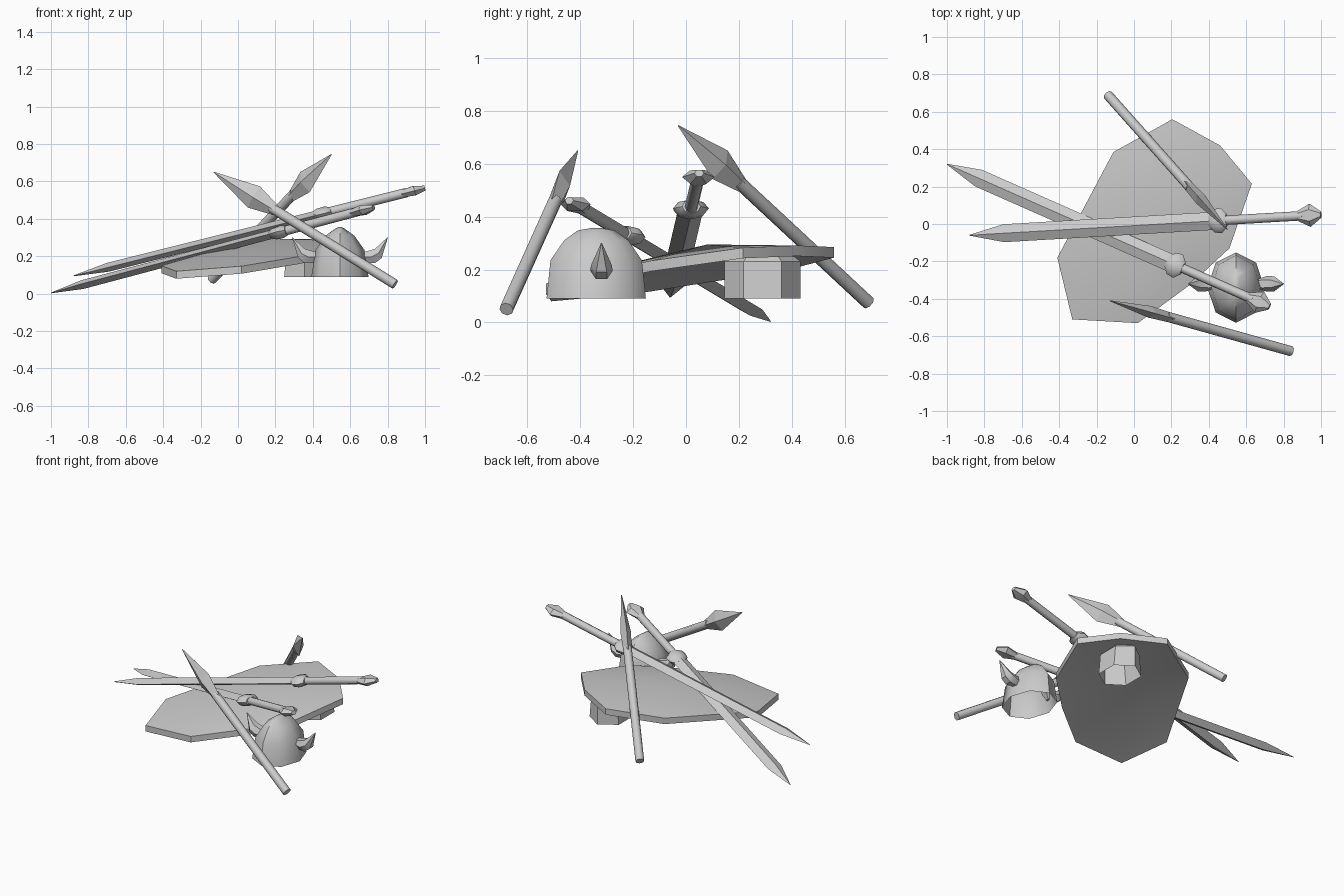
import bpy, bmesh, math
from mathutils import Vector

old = bpy.data.objects.get("Cube")
if old:
    bpy.data.objects.remove(old)

grey = bpy.data.materials.new("plain grey")
grey.use_nodes = True
grey.diffuse_color = (0.6, 0.6, 0.6, 1)
grey.node_tree.nodes["Principled BSDF"].inputs["Base Color"].default_value = (0.6, 0.6, 0.6, 1)


def finish(name, bm, angle=35):
    bmesh.ops.recalc_face_normals(bm, faces=bm.faces)
    mesh = bpy.data.meshes.new(name)
    bm.to_mesh(mesh)
    bm.free()
    mesh.materials.append(grey)
    obj = bpy.data.objects.new(name, mesh)
    bpy.context.collection.objects.link(obj)
    bpy.ops.object.select_all(action="DESELECT")
    obj.select_set(True)
    bpy.context.view_layer.objects.active = obj
    bpy.ops.object.shade_smooth_by_angle(angle=math.radians(angle))
    return obj


def loft(name, rings, sides, closed=True, angle=35, turn=0):
    """Skin over rings given as (centre, width vector, thickness vector)."""
    bm = bmesh.new()
    loops = []
    for c, w, h in rings:
        loops.append([bm.verts.new(c + w * math.cos(math.tau * i / sides + turn)
                                   + h * math.sin(math.tau * i / sides + turn))
                      for i in range(sides)])
    for a, b in zip(loops, loops[1:]):
        for i in range(sides):
            j = (i + 1) % sides
            bm.faces.new((a[i], a[j], b[j], b[i]))
    bm.faces.new(loops[-1])
    if closed:
        bm.faces.new(loops[0])
    return finish(name, bm, angle)


def along(name, start, end, profile, sides, upright=False, **kw):
    """Straight part; profile rows are (distance from start, half width, half thickness)."""
    start, end = Vector(start), Vector(end)
    d = (end - start).normalized()
    side = d.cross(Vector((0, 0, 1))).normalized()
    up = side.cross(d)
    w, h = (up, side) if upright else (side, up)
    return loft(name, [(start + d * t, w * a, h * b) for t, a, b in profile], sides, **kw)


# Swords: tip first, pommel last
def sword(name, tip, end):
    along(name + "_blade", tip, end,
          [(0, .002, .002), (.19, .048, .024), (1.36, .048, .024)], 4, angle=10)
    along(name + "_guard", tip, end,
          [(1.32, .03, .02), (1.35, .062, .033), (1.39, .068, .035), (1.42, .035, .026)], 8, angle=50)
    along(name + "_grip", tip, end, [(1.4, .025, .025), (1.84, .025, .025)], 8, angle=50)
    along(name + "_pommel", tip, end,
          [(1.81, .026, .022), (1.88, .062, .03), (1.94, .018, .015)], 6)


sword("long_sword", (-.88, -.06, .095), (1.0, .05, .565))
sword("low_sword", (-1.0, .32, .004), (.72, -.44, .46))


# Spears: flat diamond head on a round shaft
def spear(name, tip, end):
    length = (Vector(end) - Vector(tip)).length
    along(name + "_head", tip, end,
          [(0, .002, .002), (.26, .066, .032), (.41, .026, .026)], 4, upright=True, angle=10)
    along(name + "_shaft", tip, end, [(.37, .027, .027), (length, .027, .027)], 8, angle=50)


spear("front_spear", (-.13, -.41, .65), (.84, -.68, .05))
spear("back_spear", (.5, -.03, .745), (-.14, .69, .075))

# Shield: tilted many-sided plate with a low raised centre
outline = [(.205, .56), (-.11, .385), (-.41, -.18), (-.33, -.51), (.02, -.53),
           (.3, -.325), (.51, -.13), (.63, .215), (.46, .42)]
bm = bmesh.new()
layers = []
for drop in (0, .04):
    rim = [bm.verts.new((x, y, .205 + .085 * x + .112 * y - drop)) for x, y in outline]
    layers.append((rim, bm.verts.new((.1, .08, .295 - drop))))
for i in range(len(outline)):
    j = (i + 1) % len(outline)
    for rim, peak in layers:
        bm.faces.new((rim[i], rim[j], peak))
    (top, _), (low, _) = layers
    bm.faces.new((top[i], low[i], low[j], top[j]))
finish("shield", bm)


# Helmets: open shells
def shell(name, x, y, rows, sides, **kw):
    loft(name, [(Vector((x, y, z)), Vector((rx, 0, 0)), Vector((0, ry, 0)))
                for z, rx, ry in rows], sides, closed=False, **kw)


shell("helmet", .545, -.34,
      [(.09, .153, .188), (.235, .13, .173), (.31, .077, .122), (.348, .025, .07), (.357, .008, .02)],
      8, angle=45)
shell("buried_helmet", .355, .29,
      [(.09, .125, .144), (.23, .11, .144), (.265, .07, .1)], 6, turn=math.pi / 6)

# Horns, mirrored across the helmet
for label, s in (("left", 1), ("right", -1)):
    rows = [(.1, .195, .02, .045), (.165, .195, .042, .045), (.205, .215, .04, .035), (.255, .3, .002, .002)]
    loft(label + "_horn",
         [(Vector((.545 + s * x, -.32, z)), Vector((0, a, 0)), Vector((-s * .6, 0, .8)) * b)
          for x, z, a, b in rows], 6)
